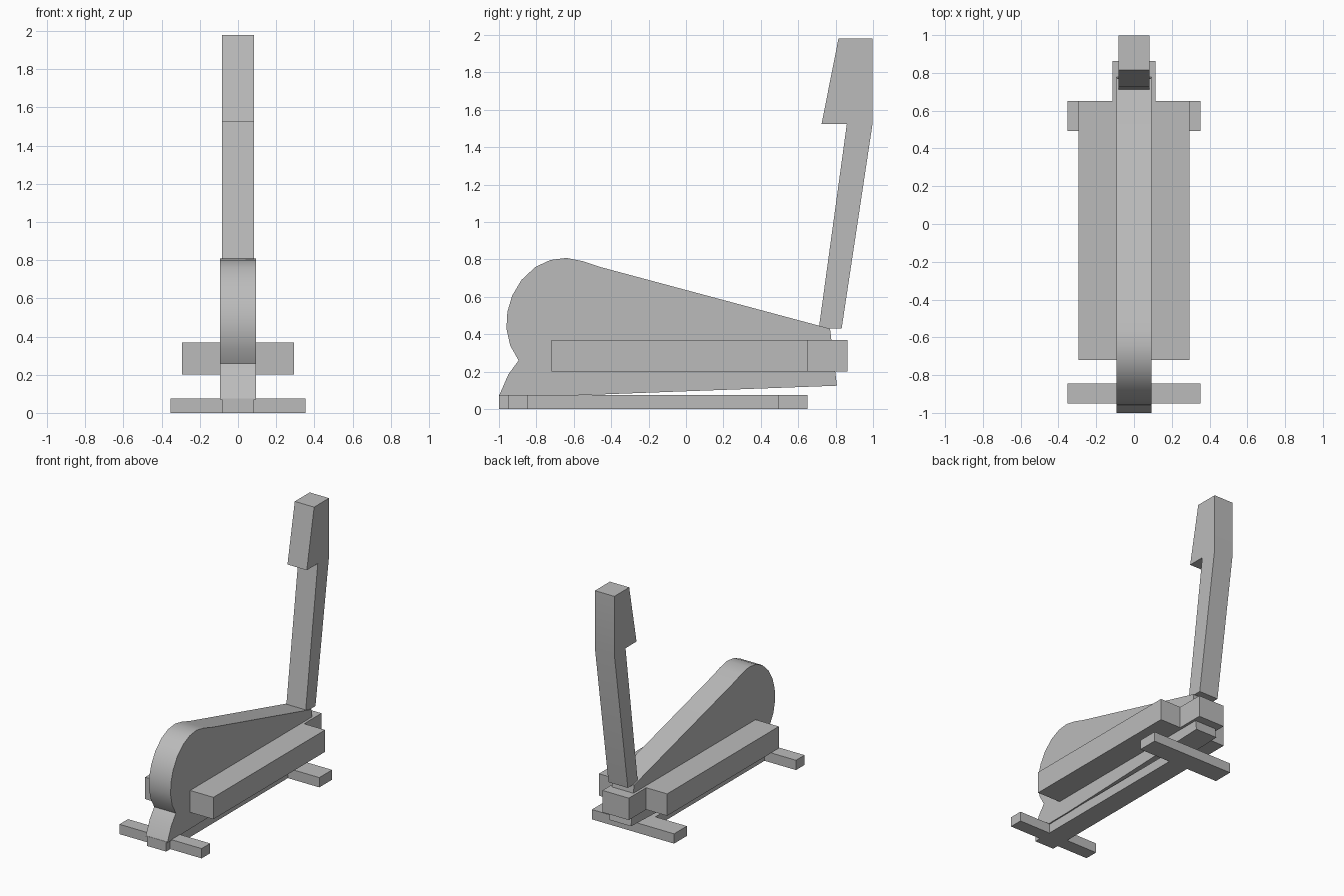
import bpy
import bmesh
import math

cube = bpy.data.objects.get("Cube")
if cube:
    bpy.data.objects.remove(cube, do_unlink=True)

# Single painted finish
GREY = (0.5, 0.5, 0.5, 1.0)
grey = bpy.data.materials.new("grey_paint")
grey.use_nodes = True
grey.diffuse_color = GREY
grey.node_tree.nodes["Principled BSDF"].inputs["Base Color"].default_value = GREY


def slab(name, profile, half_width):
    """Extrude a side outline of (y, z) points evenly to both sides of x = 0."""
    bm = bmesh.new()
    outline = [bm.verts.new((-half_width, y, z)) for y, z in profile]
    face = bm.faces.new(outline)
    moved = bmesh.ops.extrude_face_region(bm, geom=[face])["geom"]
    verts = [v for v in moved if isinstance(v, bmesh.types.BMVert)]
    bmesh.ops.translate(bm, verts=verts, vec=(2 * half_width, 0, 0))
    bmesh.ops.recalc_face_normals(bm, faces=bm.faces)
    mesh = bpy.data.meshes.new(name)
    bm.to_mesh(mesh)
    bm.free()
    mesh.materials.append(grey)
    obj = bpy.data.objects.new(name, mesh)
    bpy.context.collection.objects.link(obj)
    bpy.ops.object.select_all(action="DESELECT")
    obj.select_set(True)
    bpy.context.view_layer.objects.active = obj
    bpy.ops.object.shade_smooth_by_angle(angle=math.radians(30))
    return obj


def box(name, half_width, y0, y1, z0, z1):
    return slab(name, [(y0, z0), (y1, z0), (y1, z1), (y0, z1)], half_width)


# Flywheel housing: rounded front, tapering to the rear
slab("flywheel_housing", [
    (-1.0, 0.07), (-0.95, 0.185), (-0.895, 0.26), (-0.94, 0.34),
    (-0.96, 0.43), (-0.955, 0.52), (-0.93, 0.605), (-0.88, 0.69),
    (-0.805, 0.76), (-0.725, 0.797), (-0.64, 0.808), (-0.55, 0.79),
    (-0.46, 0.76), (0.77, 0.43), (0.807, 0.125), (-0.6, 0.073),
], 0.093)

# Upright with the console head
slab("console_column", [
    (0.71, 0.43), (0.86, 1.525), (0.725, 1.525), (0.815, 1.98),
    (0.998, 1.98), (0.998, 1.53), (0.832, 0.43),
], 0.083)

# Side rails and the block joining them at the rear
box("side_rails", 0.293, -0.72, 0.65, 0.2, 0.37)
box("rear_block", 0.113, 0.6, 0.863, 0.2, 0.37)

# Ground frame
box("base_beam", 0.083, -1.0, 0.65, 0, 0.076)
box("front_foot", 0.353, -0.95, -0.845, 0, 0.076)
box("rear_foot", 0.353, 0.493, 0.65, 0, 0.076)
